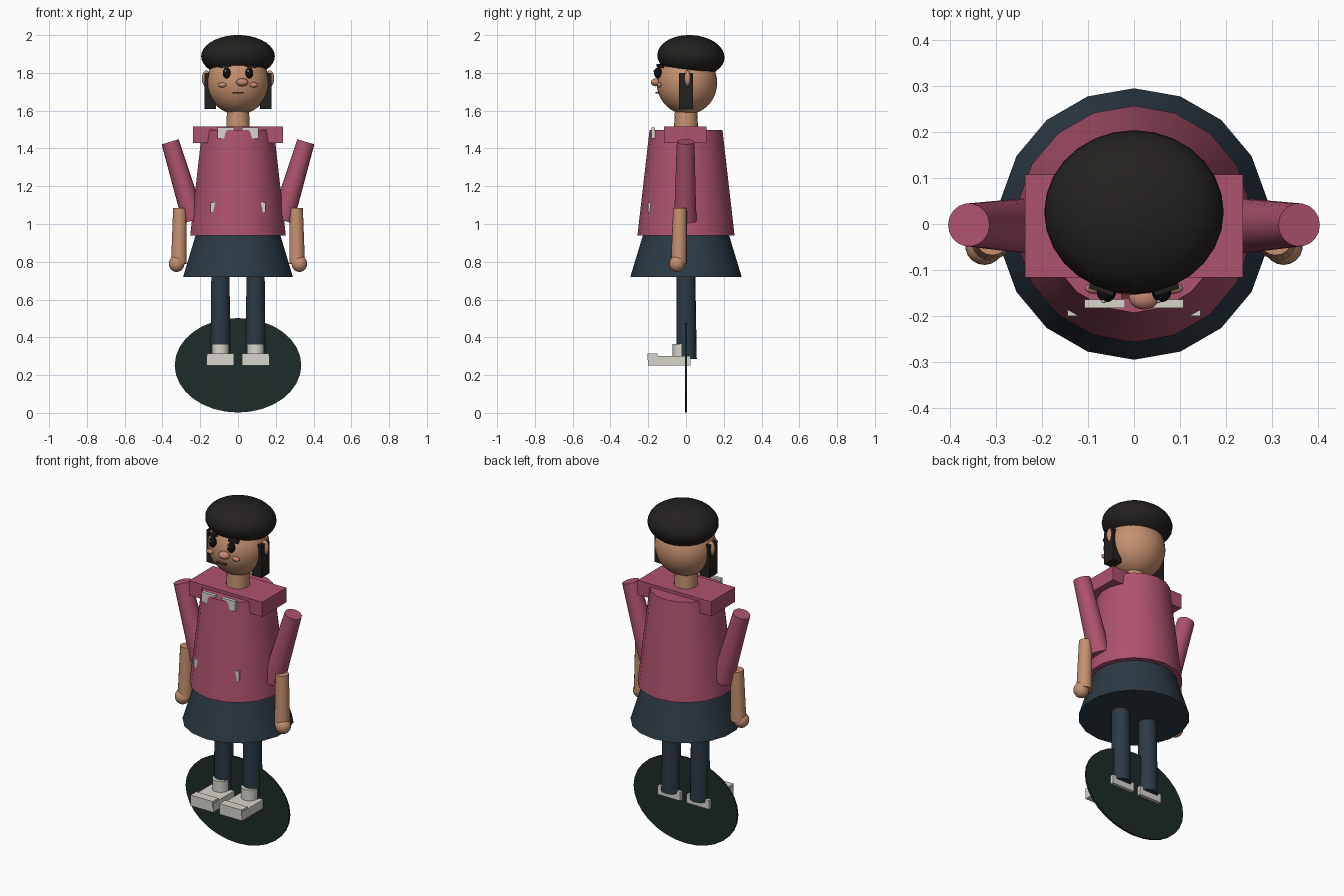
import bpy, math
from mathutils import Vector

if "Cube" in bpy.data.objects:
    bpy.data.objects.remove(bpy.data.objects["Cube"])


def material(name, rgb):
    m = bpy.data.materials.new(name)
    m.diffuse_color = (*rgb, 1)
    m.use_nodes = True
    m.node_tree.nodes["Principled BSDF"].inputs["Base Color"].default_value = m.diffuse_color
    return m


PINK = material("pink_cloth", (0.42, 0.085, 0.15))
SKIN = material("skin", (0.56, 0.28, 0.16))
BLUSH = material("blush", (0.55, 0.24, 0.17))
NAVY = material("navy_cloth", (0.025, 0.042, 0.058))
GREEN = material("dark_green", (0.012, 0.025, 0.021))
HAIR = material("hair", (0.017, 0.015, 0.013))
BLACK = material("black", (0.005, 0.005, 0.006))
WHITE = material("off_white", (0.68, 0.66, 0.6))
LIP = material("lip", (0.12, 0.03, 0.025))


def finish(name, mat, smooth=True):
    o = bpy.context.object
    o.name = name
    o.data.materials.append(mat)
    bpy.ops.object.transform_apply(location=False, rotation=False, scale=True)
    if smooth:
        bpy.ops.object.shade_smooth_by_angle(angle=math.radians(35))
    return o


def ball(name, mat, loc, radii, rot=(0, 0, 0), seg=18, rings=12):
    bpy.ops.mesh.primitive_uv_sphere_add(segments=seg, ring_count=rings, location=loc, rotation=rot)
    bpy.context.object.scale = radii
    return finish(name, mat)


def box(name, mat, lo, hi, rot=(0, 0, 0)):
    lo, hi = Vector(lo), Vector(hi)
    bpy.ops.mesh.primitive_cube_add(size=1, location=(lo + hi) / 2, rotation=rot)
    bpy.context.object.scale = hi - lo
    return finish(name, mat, False)


def tube(name, mat, a, b, ra, rb, sides=18):
    # tapered cylinder from point a to point b
    a, b = Vector(a), Vector(b)
    d = b - a
    rot = (0, 0, 0) if d.xy.length < 1e-6 else d.to_track_quat('Z', 'Y').to_euler()
    bpy.ops.mesh.primitive_cone_add(vertices=sides, radius1=ra, radius2=rb, depth=d.length,
                                    location=(a + b) / 2, rotation=rot)
    return finish(name, mat)


# upright backing disc
bpy.ops.mesh.primitive_cylinder_add(vertices=32, radius=1, depth=1, location=(0, 0, 0.252),
                                    rotation=(math.pi / 2, 0, 0))
bpy.context.object.scale = (0.335, 0.25, 0.012)
finish("backing_disc", GREEN)

# clothing
tube("skirt", NAVY, (0, 0, 0.72), (0, 0, 0.95), 0.295, 0.225)
tube("torso", PINK, (0, 0, 0.94), (0, 0, 1.497), 0.257, 0.193)
box("shoulder_yoke", PINK, (-0.237, -0.116, 1.43), (0.237, 0.108, 1.515))

# neck, head and hair
tube("neck", SKIN, (0, 0, 1.48), (0, 0, 1.62), 0.065, 0.058)
ball("head", SKIN, (0, 0.005, 1.748), (0.166, 0.16, 0.168), seg=28, rings=18)
ball("hair_cap", HAIR, (0, 0.026, 1.888), (0.195, 0.178, 0.112), (math.radians(-3), 0, 0), 28, 18)

# facial features
ball("nose", BLUSH, (0.022, -0.16, 1.75), (0.033, 0.026, 0.021))
box("mouth", LIP, (-0.028, -0.162, 1.69), (0.028, -0.14, 1.698))

for side, s in (("left", -1), ("right", 1)):
    def sided_box(name, mat, lo, hi, rot=(0, 0, 0)):
        x0, x1 = sorted((s * lo[0], s * hi[0]))
        return box(f"{side}_{name}", mat, (x0, *lo[1:]), (x1, *hi[1:]), rot)

    # face and side hair
    ball(f"{side}_eye", BLACK, (s * 0.06, -0.148, 1.8), (0.021, 0.022, 0.029))
    ball(f"{side}_eye_glint", WHITE, (s * 0.06 - 0.006, -0.168, 1.81), (0.005, 0.004, 0.006), seg=8, rings=6)
    ball(f"{side}_cheek", BLUSH, (s * 0.084, -0.14, 1.736), (0.023, 0.012, 0.013))
    sided_box("eyebrow", HAIR, (0.04, -0.149, 1.83), (0.096, -0.125, 1.844), (0, s * 0.15, s * 0.3))
    ball(f"{side}_ear", SKIN, (s * 0.168, 0.008, 1.77), (0.024, 0.018, 0.043))
    sided_box("side_hair", HAIR, (0.117, -0.036, 1.61), (0.177, 0.036, 1.8))

    # collar tab and pocket trim
    sided_box("collar_tab", WHITE, (0.02, -0.183, 1.452), (0.108, -0.164, 1.51))
    sided_box("pocket_trim", WHITE, (0.05, -0.2, 1.06), (0.145, -0.18, 1.115))

    # arm
    tube(f"{side}_upper_arm", PINK, (s * 0.235, -0.004, 1.02), (s * 0.359, -0.002, 1.435), 0.06, 0.047)
    tube(f"{side}_forearm", SKIN, (s * 0.313, -0.038, 0.79), (s * 0.308, -0.032, 1.085), 0.042, 0.036)
    ball(f"{side}_hand", SKIN, (s * 0.325, -0.047, 0.79), (0.042, 0.042, 0.044))

    # leg and shoe
    tube(f"{side}_leg", NAVY, (s * 0.093, 0.004, 0.285), (s * 0.093, 0, 0.74), 0.053, 0.049)
    tube(f"{side}_sock", WHITE, (s * 0.093, -0.025, 0.29), (s * 0.093, -0.025, 0.365), 0.046, 0.046)
    sided_box("shoe", WHITE, (0.02, -0.2, 0.25), (0.167, 0.025, 0.302))
    sided_box("shoe_toe", WHITE, (0.022, -0.203, 0.28), (0.165, -0.15, 0.314))
